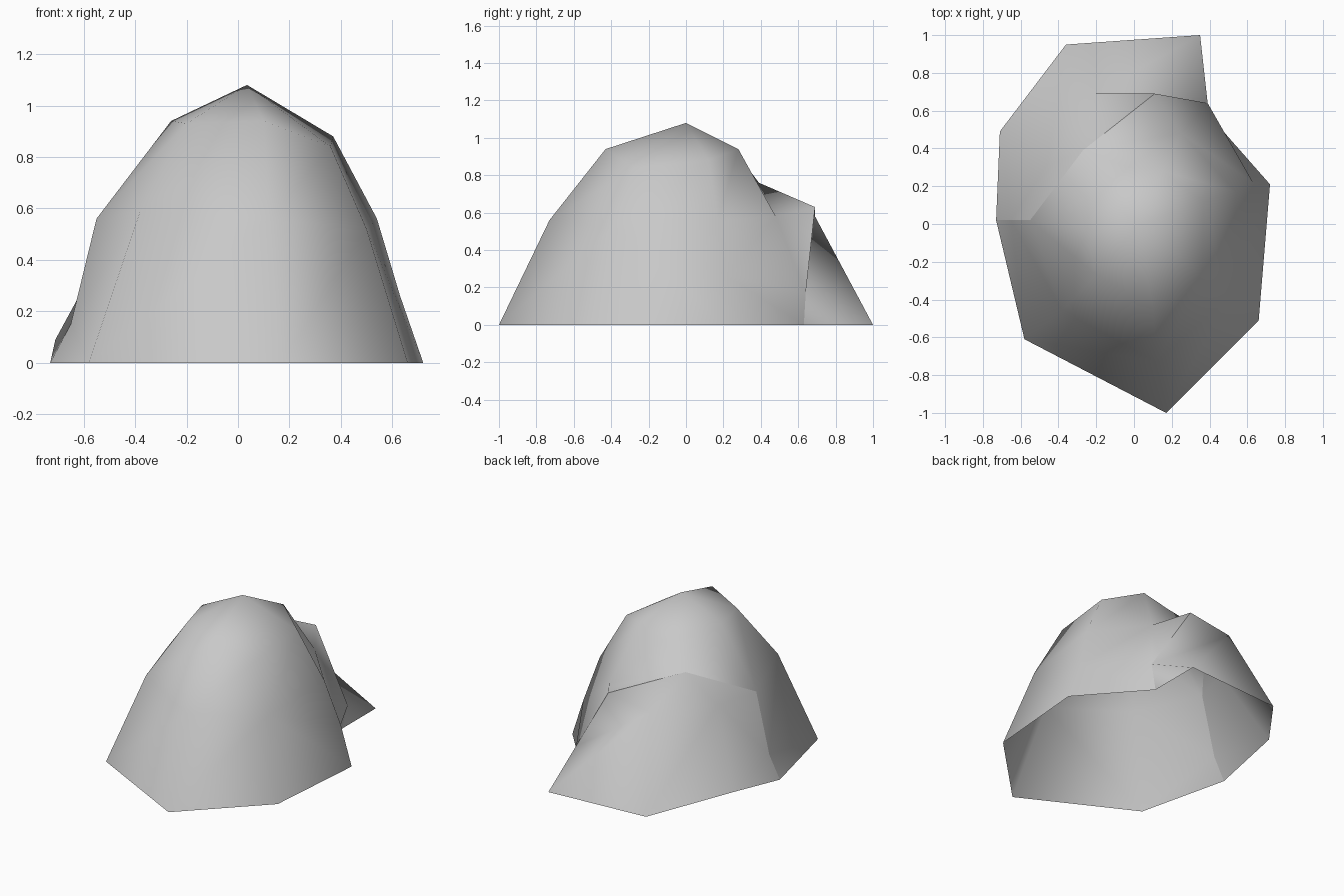
import bpy
import bmesh

cube = bpy.data.objects.get("Cube")
if cube:
    bpy.data.objects.remove(cube, do_unlink=True)

stone = bpy.data.materials.new("stone_grey")
stone.use_nodes = True
stone.diffuse_color = (0.58, 0.58, 0.58, 1)
stone.node_tree.nodes["Principled BSDF"].inputs["Base Color"].default_value = (0.58, 0.58, 0.58, 1)

# Corners of the shell, named by side
corners = {
    # ground rim of the tall front lump
    "south_low": (.17, -1, 0), "southeast_low": (.66, -.51, 0), "east_low": (.72, .21, 0),
    "west_low": (-.73, .02, 0), "southwest_low": (-.58, -.61, 0),
    # flanks
    "south_mid": (.12, -.73, .56), "southeast_mid": (.5, -.39, .52), "east_mid": (.54, .17, .56),
    "north_mid": (.25, .48, .58), "west_mid": (-.55, .02, .56), "southwest_mid": (-.38, -.46, .59),
    "east_dent": (.63, .22, .26), "west_dent": (-.65, .02, .15),
    # crown
    "south_top": (.1, -.43, .94), "southeast_top": (.36, -.28, .84), "east_top": (.37, .12, .88),
    "northeast_top": (.15, .28, .94), "north_top": (-.03, .3, .88), "northwest_top": (-.17, .17, .93),
    "west_top": (-.26, -.02, .94), "southwest_top": (-.2, -.27, .93), "peak": (.035, 0, 1.08),
    # low lump behind
    "inner_foot": (.35, .63, 0), "spike_foot": (.35, 1, 0), "back_foot": (-.36, .95, 0),
    "side_foot": (-.71, .49, .09), "knee": (.39, .64, .17), "ledge": (.11, .69, .63),
    "shoulder": (-.21, .69, .58), "hip": (-.46, .31, .55), "saddle": (-.27, .39, .76),
}

bm = bmesh.new()
verts = {name: bm.verts.new(p) for name, p in corners.items()}


def patch(*rows):
    """Make one face from each row of corner names."""
    for row in rows:
        bm.faces.new([verts[name] for name in row.split()])


# Crown: fan to the peak
crown = ["south", "southeast", "east", "northeast", "north", "northwest", "west", "southwest"]
for a, b in zip(crown, crown[1:] + crown[:1]):
    patch(f"{a}_top {b}_top peak")

# Shoulders of the tall lump
front = ["west", "southwest", "south", "southeast", "east"]
for a, b in zip(front, front[1:]):
    patch(f"{a}_mid {b}_mid {b}_top", f"{a}_mid {b}_top {a}_top")
patch("east_mid north_mid northeast_top", "east_mid northeast_top east_top",
      "northeast_top north_mid north_top", "north_top north_mid saddle",
      "north_top saddle northwest_top", "northwest_top saddle west_mid",
      "northwest_top west_mid west_top")

# Front and side walls
patch("southwest_low south_low south_mid", "southwest_low south_mid southwest_mid",
      "south_low southeast_low southeast_mid", "south_low southeast_mid south_mid",
      "southeast_low east_low southeast_mid", "southeast_mid east_low east_dent",
      "southeast_mid east_dent east_mid", "west_low southwest_low west_dent",
      "west_dent southwest_low southwest_mid", "west_dent southwest_mid west_mid",
      "east_low inner_foot east_dent", "inner_foot knee east_dent",
      "east_dent knee north_mid", "east_dent north_mid east_mid",
      "knee ledge north_mid", "north_mid ledge saddle")

# Low lump behind
patch("inner_foot spike_foot knee", "spike_foot shoulder knee", "knee shoulder ledge",
      "spike_foot back_foot shoulder", "back_foot hip shoulder", "back_foot side_foot hip",
      "side_foot west_low west_dent", "side_foot west_dent hip", "west_dent west_mid hip",
      "hip west_mid saddle", "shoulder hip saddle", "ledge shoulder saddle")

bmesh.ops.recalc_face_normals(bm, faces=bm.faces)
for face in bm.faces:
    face.smooth = True

# Crisp seam where the two lumps meet
seam = "west_low west_dent west_mid saddle ledge knee inner_foot".split()
for a, b in zip(seam, seam[1:]):
    bm.edges.get((verts[a], verts[b])).smooth = False

mesh = bpy.data.meshes.new("boulder")
bm.to_mesh(mesh)
bm.free()
mesh.materials.append(stone)
boulder = bpy.data.objects.new("boulder", mesh)
bpy.context.collection.objects.link(boulder)
